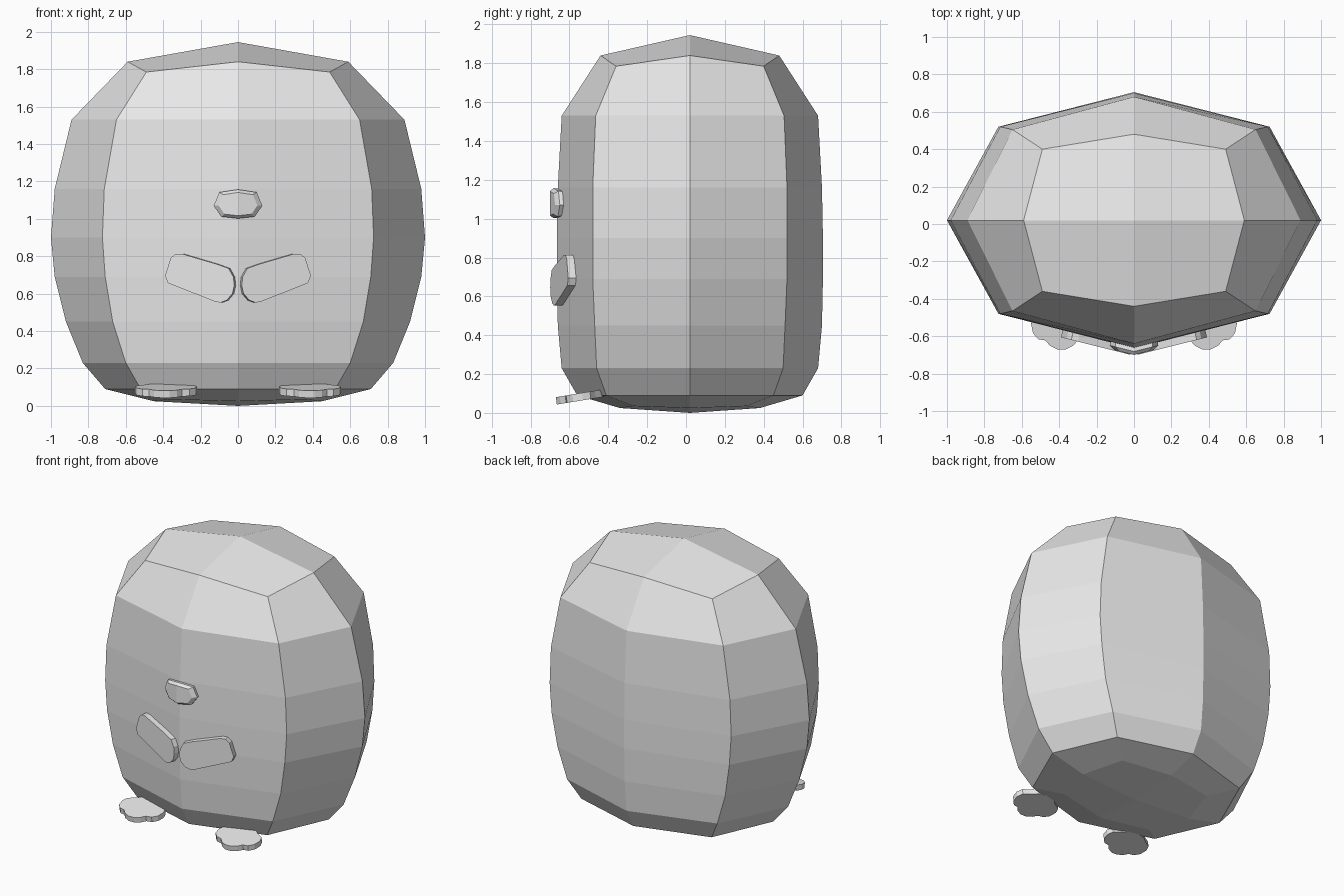
import bpy
import bmesh

if "Cube" in bpy.data.objects:
    bpy.data.objects.remove(bpy.data.objects["Cube"])

grey = bpy.data.materials.new("light grey")
grey.diffuse_color = (0.8, 0.8, 0.8, 1)
grey.use_nodes = True
grey.node_tree.nodes["Principled BSDF"].inputs["Base Color"].default_value = grey.diffuse_color
CY = 0.02  # body axis in y


def make_object(name, bm):
    bmesh.ops.recalc_face_normals(bm, faces=bm.faces[:])
    mesh = bpy.data.meshes.new(name)
    bm.to_mesh(mesh)
    bm.free()
    mesh.materials.append(grey)
    obj = bpy.data.objects.new(name, mesh)
    bpy.context.collection.objects.link(obj)
    return obj


def loft(bm, loops):
    """Bridge equal-length loops of points with quads, return the vertex loops."""
    rings = [[bm.verts.new(p) for p in loop] for loop in loops]
    for a, b in zip(rings, rings[1:]):
        n = len(a)
        for i in range(n):
            j = (i + 1) % n
            bm.faces.new((a[i], a[j], b[j], b[i]))
    return rings


def plate(name, back, front):
    bm = bmesh.new()
    rings = loft(bm, [back, front])
    bm.faces.new(rings[0])
    bm.faces.new(rings[1])
    return make_object(name, bm)


# Body: eight-sided rings (z side, z corner, side x, end y, corner x, corner y)
body_rings = [
    (0.025, 0.035, 0.45, 0.36, 0.36, 0.29),
    (0.09, 0.09, 0.71, 0.58, 0.52, 0.43),
    (0.23, 0.23, 0.83, 0.66, 0.60, 0.48),
    (0.45, 0.45, 0.92, 0.68, 0.67, 0.49),
    (0.69, 0.69, 0.98, 0.685, 0.71, 0.50),
    (0.90, 0.90, 1.00, 0.685, 0.725, 0.50),
    (1.16, 1.16, 0.98, 0.68, 0.715, 0.50),
    (1.53, 1.53, 0.89, 0.66, 0.65, 0.485),
    (1.84, 1.785, 0.59, 0.46, 0.49, 0.38),
]
loops = []
for zs, zc, sx, ey, cx, cy in body_rings:
    loops.append([(sx, CY, zs), (cx, CY + cy, zc), (0, CY + ey, zs),
                  (-cx, CY + cy, zc), (-sx, CY, zs), (-cx, CY - cy, zc),
                  (0, CY - ey, zs), (cx, CY - cy, zc)])
bm = bmesh.new()
rings = loft(bm, loops)
# Four-quad caps at both ends
for ring, z in ((rings[0], 0.0), (rings[-1], 1.945)):
    centre = bm.verts.new((0, CY, z))
    for i in range(0, 8, 2):
        bm.faces.new((ring[i], ring[i + 1], ring[(i + 2) % 8], centre))
make_object("body", bm)

# Nose: small bevelled plate folded around the front edge of the body
nose_half = [(0, 1.157), (0.10, 1.142), (0.13, 1.07), (0.09, 1.012), (0, 1.002)]
nose = nose_half + [(-x, z) for x, z in nose_half[-2:0:-1]]
bm = bmesh.new()
nose_loops = [[(x * s, y + 0.25 * abs(x * s), 1.078 + (z - 1.078) * s)
               for x, z in nose]
              for s, y in ((0.95, -0.645), (1.0, -0.682), (0.8, -0.70))]
rings = loft(bm, nose_loops)
for ring in (rings[0], rings[-1]):
    bm.faces.new(ring[:5])
    bm.faces.new(ring[4:] + ring[:1])
make_object("nose", bm)

# Front flippers: rounded plates lying on the two front faces
flipper = [(0.01, 0.645), (0.015, 0.69), (0.04, 0.735), (0.10, 0.757),
           (0.29, 0.813), (0.325, 0.813), (0.35, 0.79), (0.38, 0.695),
           (0.365, 0.657), (0.12, 0.56), (0.085, 0.552), (0.05, 0.565),
           (0.02, 0.60)]
# Feet: three-toed slabs tilted down to the front
foot = [(0.55, -0.53), (0.54, -0.58), (0.51, -0.612), (0.475, -0.617),
        (0.45, -0.645), (0.41, -0.665), (0.365, -0.665), (0.325, -0.645),
        (0.30, -0.617), (0.26, -0.61), (0.23, -0.58), (0.22, -0.53),
        (0.235, -0.49), (0.28, -0.465), (0.32, -0.435), (0.385, -0.42),
        (0.45, -0.435), (0.49, -0.465), (0.535, -0.49)]


def foot_z(y):
    return 0.043 + 0.165 * (y + 0.665)


for side, s in (("left", -1), ("right", 1)):
    plate(side + "_flipper",
          [(s * x, -0.655 + 0.25 * x, z) for x, z in flipper],
          [(s * (x + 0.01), -0.704 + 0.25 * (x + 0.01), z) for x, z in flipper])
    plate(side + "_foot",
          [(s * x, y, foot_z(y)) for x, y in foot],
          [(s * x, y - 0.005, foot_z(y) + 0.038) for x, y in foot])
